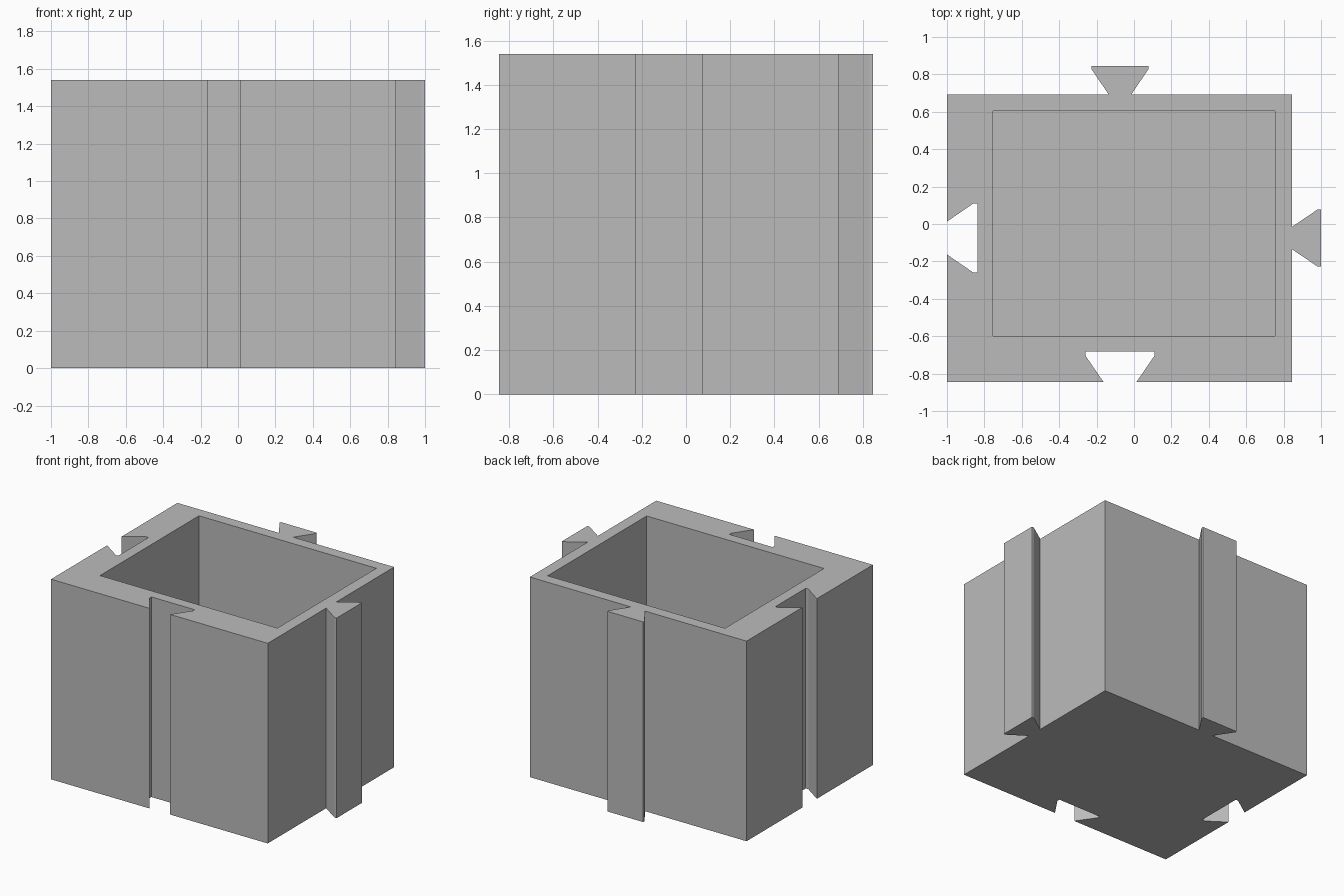
import bpy
import bmesh

cube = bpy.data.objects.get("Cube")
if cube:
    bpy.data.objects.remove(cube, do_unlink=True)

HEIGHT = 1.54
FLOOR = 0.09
LEFT, RIGHT, FRONT, BACK = -1.0, 0.845, -0.845, 0.692
CENTRE = -0.075          # middle line of every dovetail

grey = bpy.data.materials.new("plain grey")
grey.use_nodes = True
colour = (0.5, 0.5, 0.5, 1)
grey.diffuse_color = colour
grey.node_tree.nodes["Principled BSDF"].inputs["Base Color"].default_value = colour


def dovetail(neck, wide, slope, depth):
    """Points (along the wall, outward) of one dovetail, in order."""
    half = [(neck, 0), (wide, slope), (wide, depth)]
    return [(-a, d) for a, d in half] + [(a, d) for a, d in reversed(half)]


def prism(name, points, bottom, top):
    """Extrude a flat outline into a solid."""
    bm = bmesh.new()
    face = bm.faces.new([bm.verts.new((x, y, bottom)) for x, y in points])
    result = bmesh.ops.extrude_face_region(bm, geom=[face])
    moved = [v for v in result["geom"] if isinstance(v, bmesh.types.BMVert)]
    bmesh.ops.translate(bm, verts=moved, vec=(0, 0, top - bottom))
    bmesh.ops.recalc_face_normals(bm, faces=bm.faces)
    mesh = bpy.data.meshes.new(name)
    bm.to_mesh(mesh)
    bm.free()
    mesh.materials.append(grey)
    obj = bpy.data.objects.new(name, mesh)
    bpy.context.collection.objects.link(obj)
    return obj


# Outline, counter-clockwise: grooves in front and left, tails on right and back
tail = dovetail(0.06, 0.153, 0.137, 0.154)
groove = dovetail(0.088, 0.184, 0.14, 0.162)
outline = [(LEFT, FRONT)]
outline += [(CENTRE + a, FRONT + d) for a, d in groove]
outline += [(RIGHT, FRONT)]
outline += [(RIGHT + d, CENTRE + a) for a, d in tail]
outline += [(RIGHT, BACK)]
outline += [(CENTRE - a, BACK + d) for a, d in tail]
outline += [(LEFT, BACK)]
outline += [(LEFT + d, CENTRE - a) for a, d in groove]
box = prism("interlocking_box", outline, 0, HEIGHT)

# Open storage pocket
pocket = [(-0.755, -0.6), (0.755, -0.6), (0.755, 0.604), (-0.755, 0.604)]
cutter = prism("pocket_cutter", pocket, FLOOR, HEIGHT + 0.2)
cutter.hide_render = True
cut = box.modifiers.new("pocket", "BOOLEAN")
cut.operation = "DIFFERENCE"
cut.solver = "EXACT"
cut.object = cutter
bpy.context.view_layer.objects.active = box
bpy.ops.object.modifier_apply(modifier=cut.name)
bpy.data.objects.remove(cutter, do_unlink=True)
